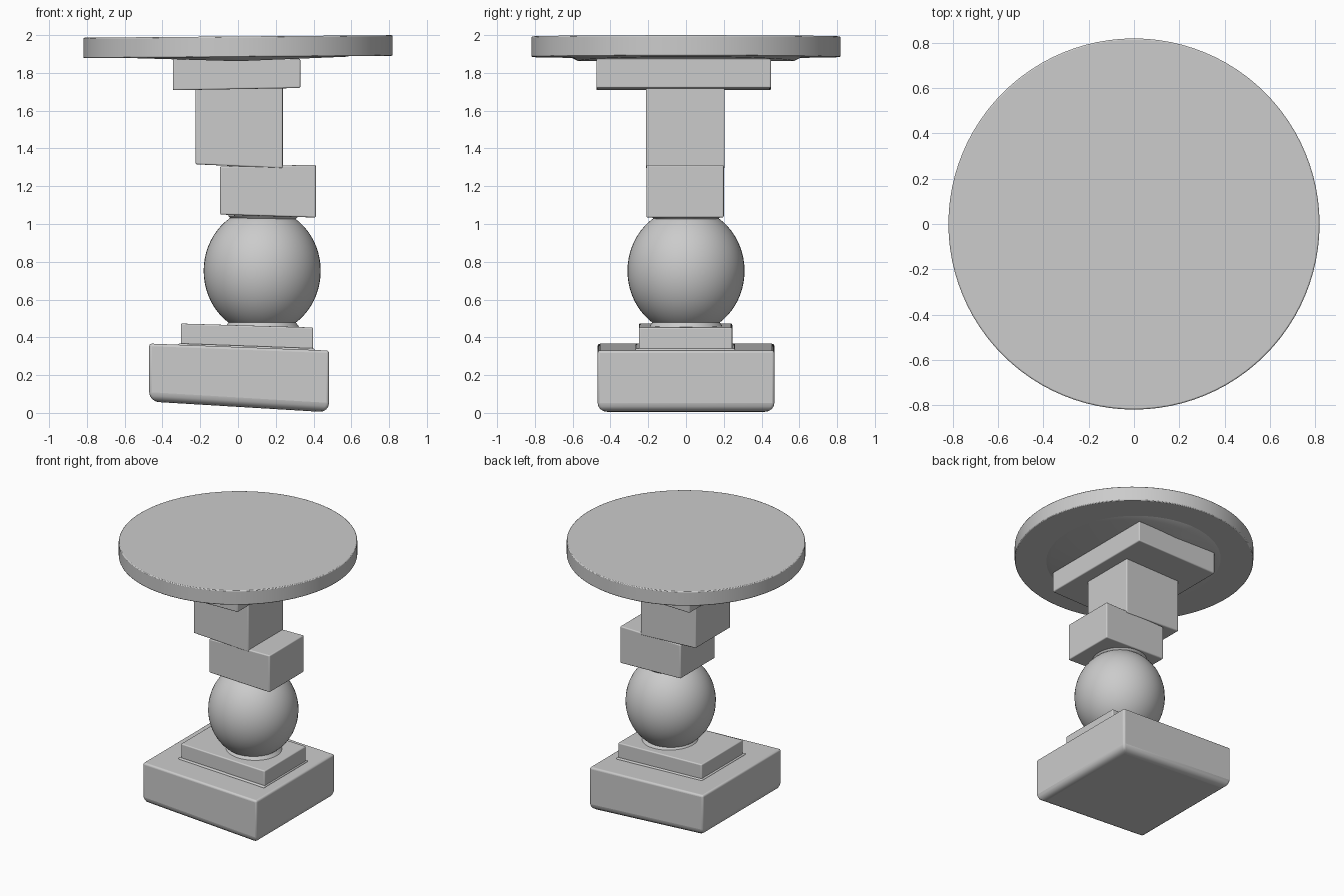
import bpy
import bmesh
import math

if "Cube" in bpy.data.objects:
    bpy.data.objects.remove(bpy.data.objects["Cube"], do_unlink=True)

# Single plain grey
grey = bpy.data.materials.new("plain grey")
grey.use_nodes = True
COLOUR = (0.6, 0.6, 0.6, 1.0)
grey.diffuse_color = COLOUR
grey.node_tree.nodes["Principled BSDF"].inputs["Base Color"].default_value = COLOUR


def finish(bm, name):
    """Turn a bmesh into a shaded, coloured object."""
    bmesh.ops.recalc_face_normals(bm, faces=bm.faces)
    mesh = bpy.data.meshes.new(name)
    bm.to_mesh(mesh)
    bm.free()
    mesh.materials.append(grey)
    obj = bpy.data.objects.new(name, mesh)
    bpy.context.collection.objects.link(obj)
    bpy.ops.object.select_all(action="DESELECT")
    bpy.context.view_layer.objects.active = obj
    obj.select_set(True)
    bpy.ops.object.shade_smooth_by_angle(angle=math.radians(35))
    return obj


def block(name, xs, ys, bottom, top, bevel=0.008, bottom_bevel=None):
    """Block whose bottom and top heights are given as (left end, right end) along x."""
    bottom_bevel = bottom_bevel or bevel
    bm = bmesh.new()
    bmesh.ops.create_cube(bm, size=2)
    for v in bm.verts:
        side, depth, height = (int(c > 0) for c in v.co)
        v.co = (xs[side], ys[depth], (top if height else bottom)[side])
    # Softer edges underneath than on the rest of the block
    weight = bm.edges.layers.float.new("bevel_weight_edge")
    middle = (sum(bottom) + sum(top)) / 4
    for e in bm.edges:
        low = all(v.co.z < middle for v in e.verts)
        e[weight] = 1.0 if low else bevel / bottom_bevel
    obj = finish(bm, name)
    mod = obj.modifiers.new("soft edges", "BEVEL")
    mod.limit_method = "WEIGHT"
    mod.width = bottom_bevel
    mod.segments = 4
    return obj


def disc(name, r_low, r_high, z_low, z_high, centre=(0, 0), tilt=0.0, bow=0.0, bevel=0.0):
    """Round slab, tilted along x; bow lifts the lower rim towards its x ends."""
    bm = bmesh.new()
    bmesh.ops.create_cone(bm, cap_ends=True, cap_tris=bow > 0, segments=96,
                          radius1=r_low, radius2=r_high, depth=2)
    for v in bm.verts:
        low = v.co.z < 0
        lift = bow * abs(v.co.x) / r_low if low else 0
        v.co.z = (z_low if low else z_high) + tilt * v.co.x + lift
        v.co.x += centre[0]
        v.co.y += centre[1]
    obj = finish(bm, name)
    if bevel:
        mod = obj.modifiers.new("soft edges", "BEVEL")
        mod.width = bevel
        mod.segments = 2
    return obj


# Stepped foot
block("base_block", (-0.47, 0.482), (-0.468, 0.468), (0.06, 0.003), (0.367, 0.33),
      bevel=0.014, bottom_bevel=0.05)
block("base_step", (-0.303, 0.398), (-0.25, 0.245), (0.30, 0.28), (0.473, 0.452))
block("base_step_skirt", (-0.315, 0.405), (-0.268, 0.26), (0.30, 0.28), (0.368, 0.342))

# Ball with collars where it meets its neighbours
bm = bmesh.new()
bmesh.ops.create_uvsphere(bm, u_segments=48, v_segments=32, radius=1)
for v in bm.verts:
    v.co = (0.128 + 0.31 * v.co.x, 0.31 * v.co.y, 0.752 + 0.335 * v.co.z)
finish(bm, "ball")
disc("ball_lower_collar", 0.2, 0.175, 0.45, 0.483, centre=(0.128, 0))
disc("ball_upper_collar", 0.165, 0.19, 1.02, 1.045, centre=(0.135, 0))

# Offset column blocks
block("lower_column_block", (-0.095, 0.412), (-0.21, 0.2), (1.05, 1.034), (1.305, 1.313))
block("upper_column_block", (-0.225, 0.237), (-0.213, 0.205), (1.316, 1.295), (1.73, 1.73))
block("support_slab", (-0.345, 0.33), (-0.475, 0.45), (1.708, 1.72), (1.875, 1.875))

# Round top and the shallow bowed plate beneath it
disc("top_under_plate", 0.57, 0.63, 1.862, 1.892, tilt=0.006, bow=0.02)
disc("table_top", 0.818, 0.818, 1.884, 1.993, tilt=0.008, bevel=0.006)
